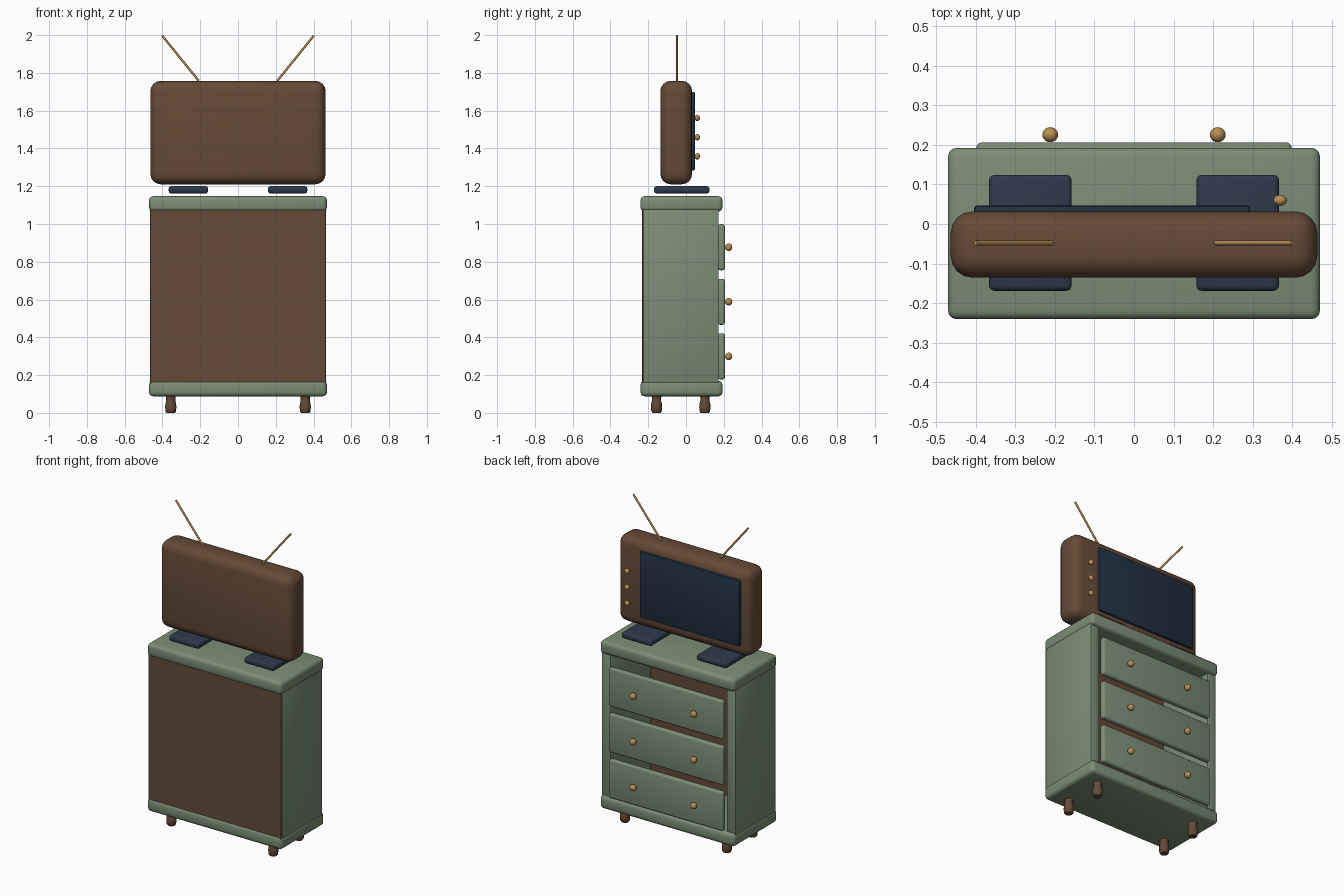
import bpy, math
from mathutils import Vector

if "Cube" in bpy.data.objects:
    bpy.data.objects.remove(bpy.data.objects["Cube"])


def mat(name, rgb):
    m = bpy.data.materials.new(name)
    m.diffuse_color = (*rgb, 1)
    m.use_nodes = True
    m.node_tree.nodes["Principled BSDF"].inputs["Base Color"].default_value = m.diffuse_color
    return m


GREEN = mat("sage_paint", (0.20, 0.27, 0.18))
BROWN = mat("walnut", (0.13, 0.068, 0.038))
NAVY = mat("dark_plastic", (0.027, 0.04, 0.07))
GLASS = mat("screen_glass", (0.015, 0.03, 0.055))
BRASS = mat("brass", (0.48, 0.27, 0.09))


def finish(o, name, m):
    o.name = name
    o.data.materials.append(m)
    bpy.context.view_layer.objects.active = o
    o.select_set(True)
    bpy.ops.object.shade_smooth_by_angle(angle=math.radians(35))
    o.select_set(False)
    return o


def box(name, x, y, z, m, bevel=0.0, segments=3):
    """Bevelled box from (min, max) ranges."""
    bpy.ops.mesh.primitive_cube_add(size=1)
    o = bpy.context.object
    for v in o.data.vertices:
        v.co = [r[0] if c < 0 else r[1] for c, r in zip(v.co, (x, y, z))]
    if bevel:
        b = o.modifiers.new("bevel", "BEVEL")
        b.width, b.segments = bevel, segments
        bpy.ops.object.modifier_apply(modifier=b.name)
    return finish(o, name, m)


def knob(name, loc, r, depth):
    bpy.ops.mesh.primitive_uv_sphere_add(segments=20, ring_count=12, radius=1, location=loc)
    o = bpy.context.object
    o.scale = (r, depth, r)
    return finish(o, name, BRASS)


def lathe(name, profile, loc, m, n=16):
    """Capped solid of revolution from (radius, z) points."""
    verts = [(r * math.cos(2 * math.pi * i / n), r * math.sin(2 * math.pi * i / n), z)
             for r, z in profile for i in range(n)]
    faces = [(k * n + i, k * n + (i + 1) % n, (k + 1) * n + (i + 1) % n, (k + 1) * n + i)
             for k in range(len(profile) - 1) for i in range(n)]
    faces += [tuple(reversed(range(n))), tuple(range(len(verts) - n, len(verts)))]
    me = bpy.data.meshes.new(name)
    me.from_pydata(verts, [], faces)
    o = bpy.data.objects.new(name, me)
    o.location = loc
    bpy.context.collection.objects.link(o)
    return finish(o, name, m)


def rod(name, a, b, r, m):
    a, b = Vector(a), Vector(b)
    bpy.ops.mesh.primitive_cylinder_add(vertices=12, radius=r, depth=(b - a).length, location=(a + b) / 2)
    o = bpy.context.object
    o.rotation_euler = (b - a).to_track_quat("Z", "Y").to_euler()
    return finish(o, name, m)


# Cabinet slabs and back panel
for name, z in (("cabinet_base", (0.088, 0.170)), ("cabinet_top", (1.066, 1.147))):
    box(name, (-0.471, 0.471), (-0.241, 0.193), z, GREEN, 0.022)
box("cabinet_panel", (-0.463, 0.463), (-0.234, -0.222), (0.15, 1.08), BROWN)

# Parts mirrored on left and right
for side, s in (("left", -1), ("right", 1)):
    box(f"cabinet_side_{side}", sorted((s * 0.405, s * 0.467)), (-0.227, 0.173),
        (0.15, 1.08), GREEN, 0.005, 2)
    box(f"tv_foot_{side}", sorted((s * 0.158, s * 0.367)), (-0.169, 0.124),
        (1.162, 1.200), NAVY, 0.013)
    rod(f"antenna_{side}", (s * 0.208, -0.048, 1.758), (s * 0.401, -0.048, 1.997), 0.006, BRASS)
    # Turned legs
    for end, y in (("front", -0.156), ("rear", 0.100)):
        lathe(f"leg_{end}_{side}", [(0.022, 0), (0.027, 0.006), (0.030, 0.03), (0.028, 0.05),
              (0.024, 0.065), (0.024, 0.078), (0.028, 0.095)], (s * 0.356, y, 0), BROWN)

# Drawers with two knobs each
for i, z in enumerate((0.299, 0.588, 0.877)):
    box(f"drawer_{i + 1}", (-0.399, 0.399), (0.170, 0.206), (z - 0.122, z + 0.122), GREEN, 0.012)
    for s in (-1, 1):
        knob(f"drawer_knob_{i + 1}", (s * 0.212, 0.226, z), 0.020, 0.019)

# Television body, screen and control knobs
box("tv_body", (-0.464, 0.464), (-0.136, 0.032), (1.210, 1.758), BROWN, 0.055, 4)
box("tv_screen", (-0.405, 0.294), (0.020, 0.047), (1.283, 1.700), GLASS, 0.008, 2)
for i, z in enumerate((1.358, 1.459, 1.561)):
    knob(f"tv_knob_{i + 1}", (0.370, 0.060, z), 0.017, 0.014)
